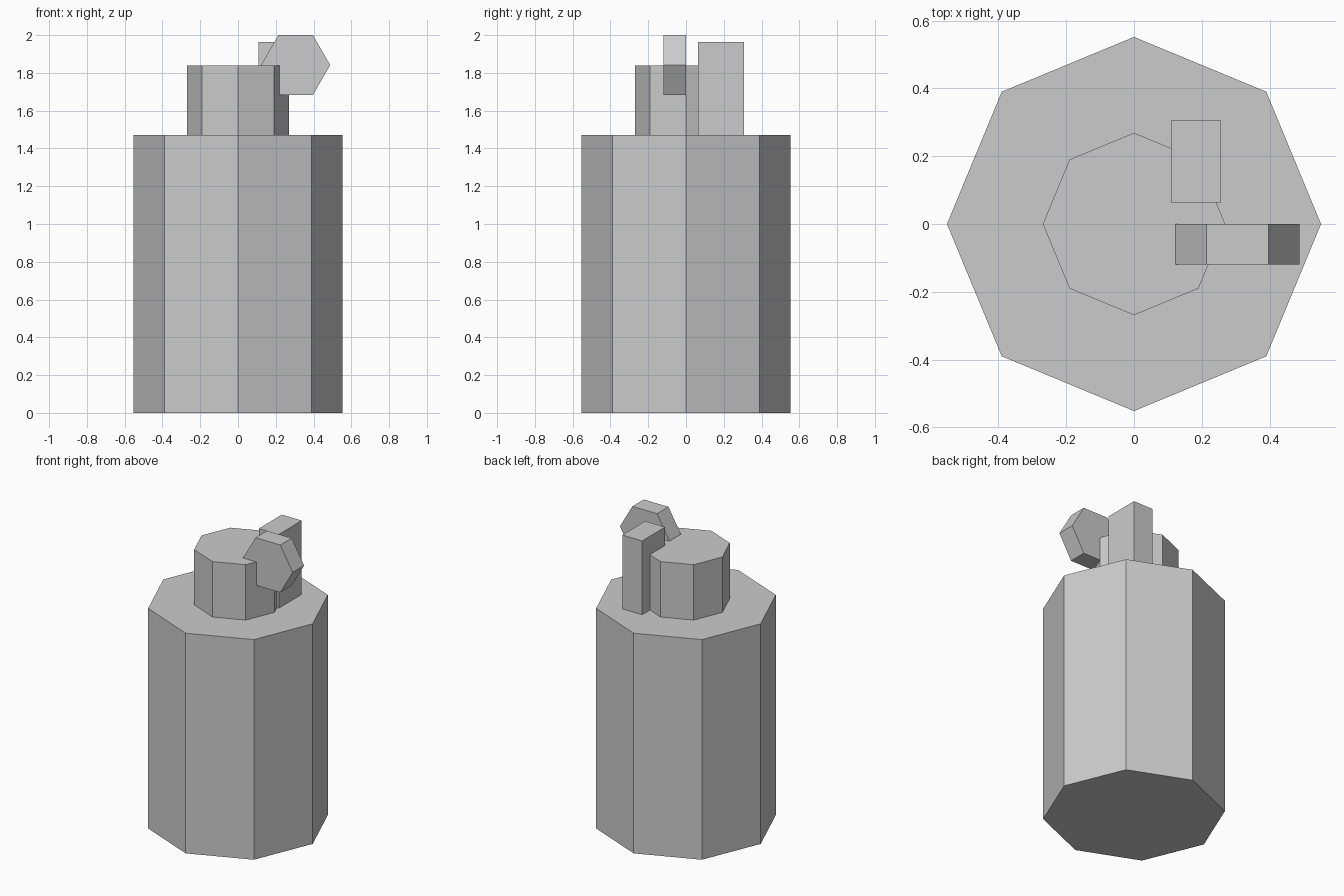
import bpy, math
from mathutils import Matrix

if "Cube" in bpy.data.objects:
    bpy.data.objects.remove(bpy.data.objects["Cube"])

grey = bpy.data.materials.new("plain_grey")
grey.diffuse_color = (0.6, 0.6, 0.6, 1)
grey.use_nodes = True
grey.node_tree.nodes["Principled BSDF"].inputs["Base Color"].default_value = grey.diffuse_color


def prism(name, sides, radius, depth, center, rotation):
    """Flat-sided prism with its transform baked into the mesh."""
    bpy.ops.mesh.primitive_cylinder_add(vertices=sides, radius=radius, depth=depth)
    ob = bpy.context.object
    ob.name = name
    ob.data.transform(Matrix.Translation(center) @ rotation)
    ob.data.materials.append(grey)
    return ob


# Octagonal tank and the neck standing on it
upright = Matrix.Identity(4)
prism("body", 8, 0.552, 1.47, (0, 0, 0.735), upright)
prism("neck", 8, 0.269, 0.37, (0, 0, 1.655), upright)

# Hexagonal wheel lying along y, with corners pointing left and right
sideways = Matrix.Rotation(math.radians(90), 4, 'X') @ Matrix.Rotation(math.radians(30), 4, 'Z')
prism("striker_wheel", 6, 0.183, 0.12, (0.305, -0.06, 1.8415), sideways)

# Rectangular post beside the neck
bpy.ops.mesh.primitive_cube_add(size=1)
post = bpy.context.object
post.name = "post"
post.data.transform(Matrix.Translation((0.183, 0.185, 1.7165))
                    @ Matrix.Diagonal((0.147, 0.242, 0.493, 1)))
post.data.materials.append(grey)
